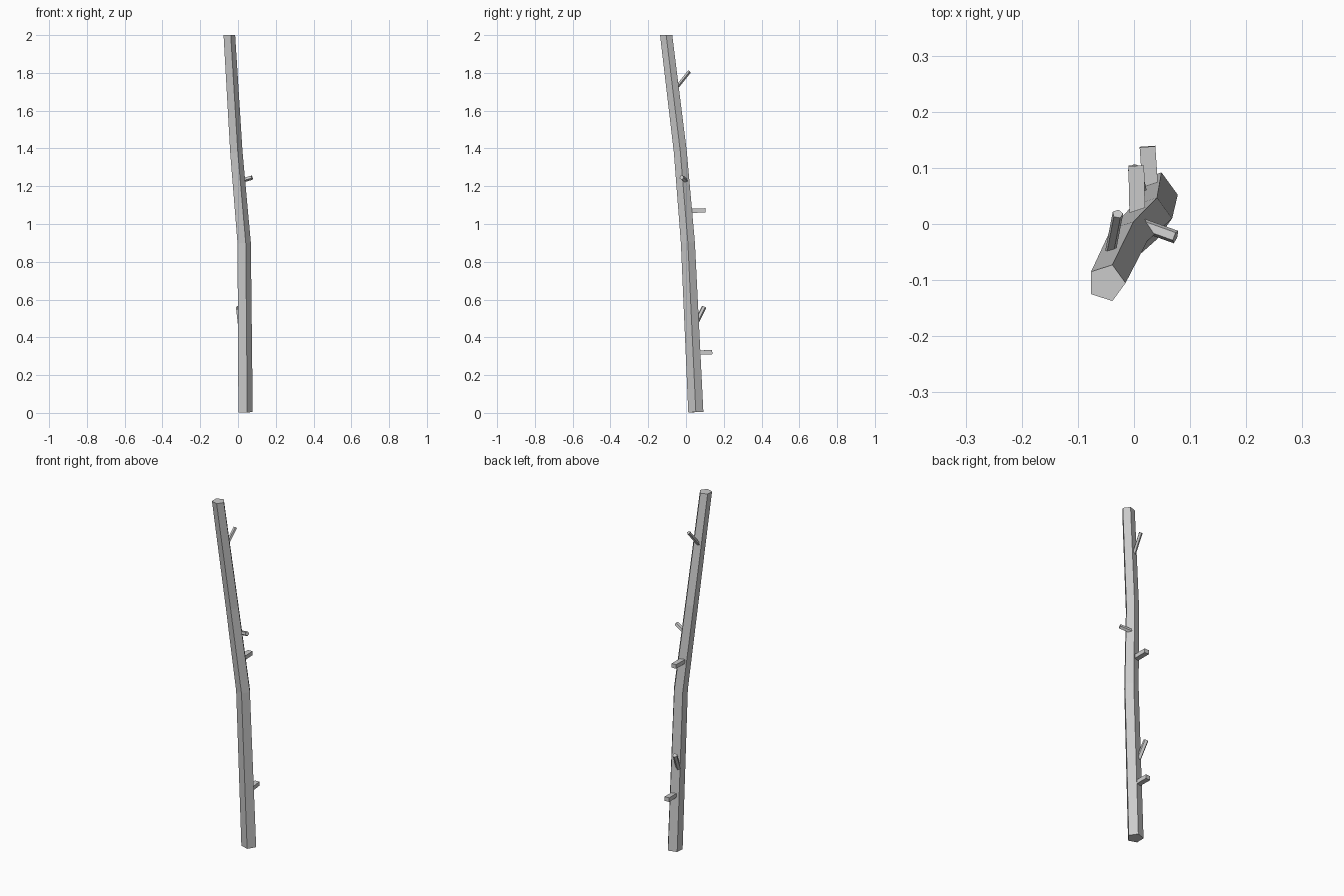
import bpy, bmesh, math
from mathutils import Vector

if "Cube" in bpy.data.objects:
    bpy.data.objects.remove(bpy.data.objects["Cube"])


def make_object(name, rings):
    """Skin a list of equal-sized rings into a capped, flat-shaded tube."""
    bm = bmesh.new()
    loops = [[bm.verts.new(p) for p in ring] for ring in rings]
    n = len(loops[0])
    for a, b in zip(loops, loops[1:]):
        for i in range(n):
            j = (i + 1) % n
            bm.faces.new((a[i], a[j], b[j], b[i]))
    bm.faces.new(loops[0][::-1])
    bm.faces.new(loops[-1])
    bmesh.ops.recalc_face_normals(bm, faces=bm.faces[:])
    mesh = bpy.data.meshes.new(name)
    bm.to_mesh(mesh)
    bm.free()
    obj = bpy.data.objects.new(name, mesh)
    bpy.context.collection.objects.link(obj)
    return obj


# Trunk: bent, tapering five-sided pole (x, y, z, radius, tilt x, tilt y)
path = [(0.036, 0.052, 0.004, 0.042, -0.01, -0.045),
        (0.029, 0.010, 0.90, 0.039, -0.03, -0.05),
        (-0.012, -0.030, 1.38, 0.036, -0.07, -0.09),
        (-0.049, -0.105, 2.0, 0.034, 0, 0)]
rings = []
for x, y, z, r, tx, ty in path:
    ring = []
    for i in range(5):
        a = math.radians(72 * i)
        ox, oy = r * math.cos(a), r * math.sin(a)
        ring.append(Vector((x + ox, y + oy, max(0, z - ox * tx - oy * ty))))
    rings.append(ring)
make_object("trunk", rings)


def twig(name, start, end, width, height, sides):
    """Straight cut twig, rooted inside the trunk."""
    a, b = Vector(start), Vector(end)
    d = (b - a).normalized()
    side = d.cross(Vector((0, 0, 1))).normalized()
    up = side.cross(d)
    k = math.cos(math.pi / sides)
    rings = []
    for c in (a, b):
        ring = []
        for i in range(sides):
            t = 2 * math.pi * (i + 0.5) / sides + math.pi / 2
            ring.append(c + side * math.cos(t) * width / 2 / k
                        + up * math.sin(t) * height / 2 / k)
        rings.append(ring)
    make_object(name, rings)


# Side twigs
twig("twig_low", (0.030, 0.05, 0.318), (0.024, 0.138, 0.322), 0.028, 0.023, 4)
twig("twig_lower_mid", (0.012, 0.05, 0.47), (0.002, 0.096, 0.562), 0.021, 0.021, 5)
twig("twig_middle", (0.006, 0.01, 1.07), (0.004, 0.104, 1.072), 0.028, 0.023, 4)
twig("twig_right", (0.01, 0.0, 1.228), (0.074, -0.023, 1.246), 0.02, 0.02, 5)
twig("twig_high", (-0.044, -0.06, 1.71), (-0.029, 0.018, 1.808), 0.016, 0.016, 5)
